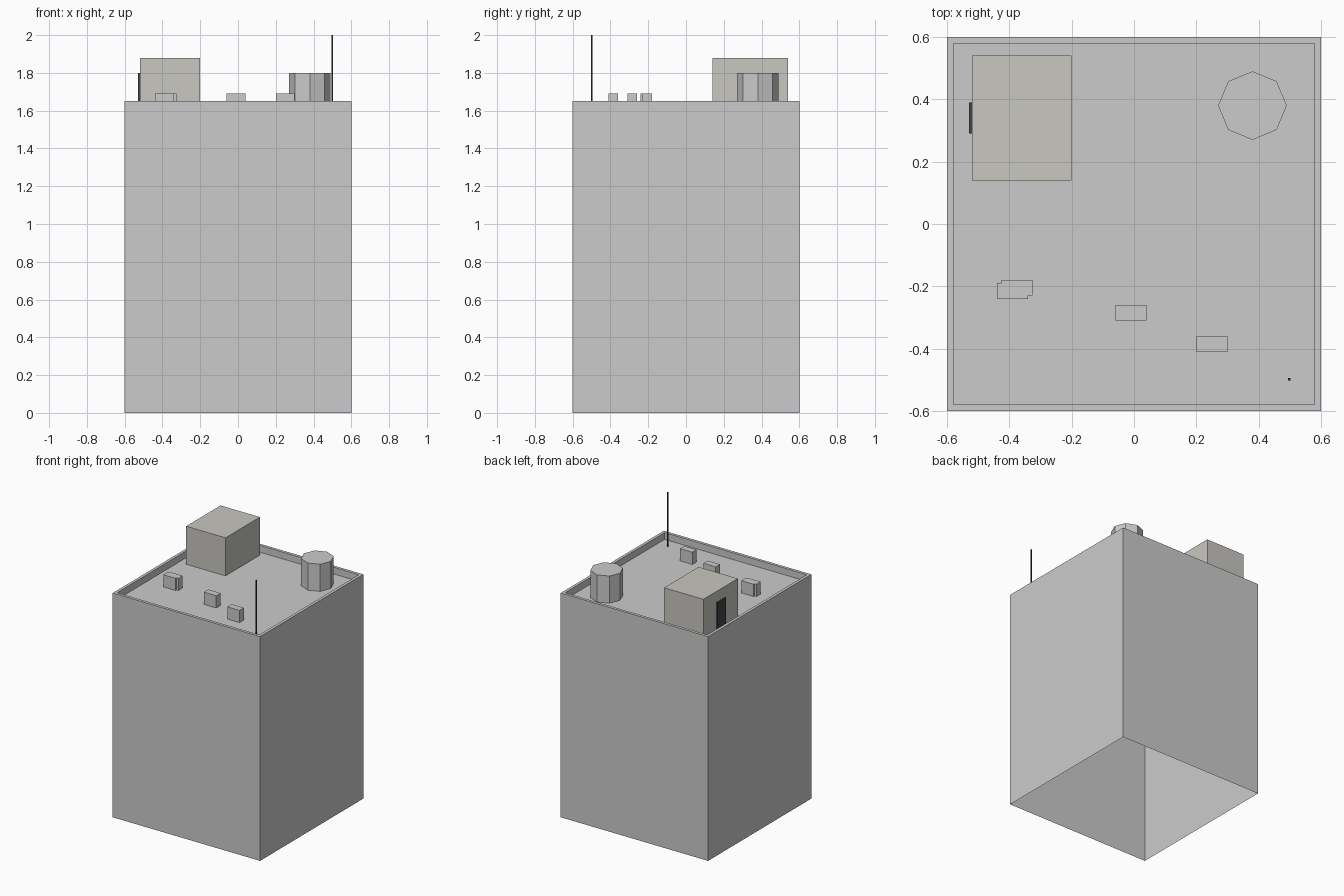
import bpy, bmesh
from mathutils import Vector

if "Cube" in bpy.data.objects:
    bpy.data.objects.remove(bpy.data.objects["Cube"])

ROOF = 1.60  # roof floor level, below the parapet top


def add_mesh(name, bm, color=None):
    mesh = bpy.data.meshes.new(name)
    bm.to_mesh(mesh)
    bm.free()
    obj = bpy.data.objects.new(name, mesh)
    bpy.context.collection.objects.link(obj)
    if color:
        mat = bpy.data.materials.new(name + "_material")
        mat.diffuse_color = (*color, 1)
        mat.use_nodes = True
        mat.node_tree.nodes["Principled BSDF"].inputs["Base Color"].default_value = mat.diffuse_color
        mesh.materials.append(mat)
    return obj


def box_bm(lo, hi):
    bm = bmesh.new()
    bmesh.ops.create_cube(bm, size=1)
    lo, hi = Vector(lo), Vector(hi)
    bmesh.ops.scale(bm, vec=hi - lo, verts=bm.verts)
    bmesh.ops.translate(bm, vec=(lo + hi) / 2, verts=bm.verts)
    return bm


def box(name, lo, hi, color=None):
    return add_mesh(name, box_bm(lo, hi), color)


# Tower block: open underneath, roof sunk inside a parapet
bm = box_bm((-0.6, -0.6, 0), (0.6, 0.6, 1.65))
bm.normal_update()
bottom = [f for f in bm.faces if f.normal.z < -0.5]
top = [f for f in bm.faces if f.normal.z > 0.5]
bmesh.ops.delete(bm, geom=bottom, context='FACES_ONLY')
bmesh.ops.inset_region(bm, faces=top, thickness=0.03)
roof = bmesh.ops.extrude_discrete_faces(bm, faces=top)["faces"]
bmesh.ops.translate(bm, vec=(0, 0, ROOF - 1.65), verts=roof[0].verts)
add_mesh("tower", bm)

# Stair house with its door
box("stair_house", (-0.52, 0.14, ROOF), (-0.20, 0.54, 1.88), (0.58, 0.57, 0.53))
box("stair_door", (-0.53, 0.29, ROOF), (-0.52, 0.39, 1.80), (0.06, 0.06, 0.07))

# Octagonal water tank
bm = bmesh.new()
bmesh.ops.create_cone(bm, cap_ends=True, segments=8, radius1=0.11, radius2=0.11, depth=0.20)
bmesh.ops.translate(bm, vec=(0.38, 0.38, ROOF + 0.10), verts=bm.verts)
add_mesh("water_tank", bm)

# Air conditioning units, two of them overlapping
for i, (x, y) in enumerate([(-0.44, -0.24), (-0.425, -0.23), (-0.06, -0.31), (0.20, -0.41)]):
    box(f"air_unit_{i + 1}", (x, y, ROOF), (x + 0.10, y + 0.05, 1.69))

# Antenna mast
box("antenna", (0.494, -0.502, ROOF), (0.502, -0.494, 2.0), (0.03, 0.03, 0.03))
